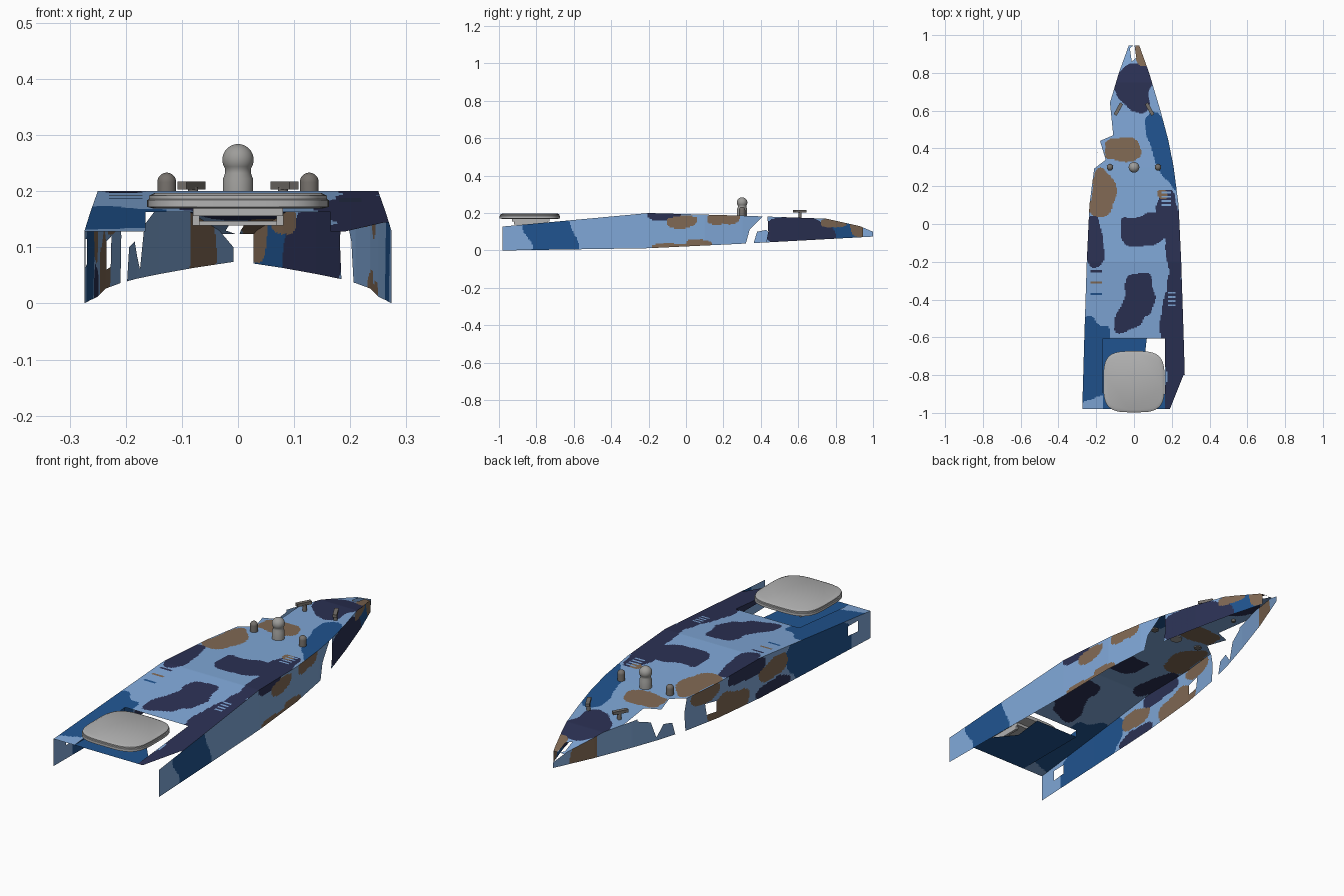
import bpy, bmesh, math
from mathutils import Vector, noise

if "Cube" in bpy.data.objects:
    bpy.data.objects.remove(bpy.data.objects["Cube"])

def mat(name, r, g, b):
    m = bpy.data.materials.new(name)
    lin = [(c / 255 / 12.92 if c < 11 else ((c / 255 + .055) / 1.055) ** 2.4) for c in (r, g, b)]
    m.diffuse_color = (*lin, 1)
    m.use_nodes = True
    m.node_tree.nodes["Principled BSDF"].inputs["Base Color"].default_value = m.diffuse_color
    return m

CAMO = [mat("light_blue", 128, 168, 216), mat("mid_blue", 32, 84, 144),
        mat("navy", 43, 49, 84), mat("brown", 129, 105, 84)]
L, B, N, W = range(4)
PLATE = mat("pale_grey", 178, 178, 178)
SENSOR = mat("mid_grey", 158, 157, 154)
FITTING = mat("warm_grey", 118, 113, 108)

# hull lines: half width, sheer height and lower edge along y
WIDTH = [(-.98, .274), (-.6, .263), (-.2, .25), (.1, .236), (.3, .21), (.45, .18),
         (.6, .14), (.8, .08), (.945, .028), (1, .008)]
SHEER = [(-.98, .128), (-.2, .200), (.3, .186), (.75, .17), (.93, .13), (1, .10)]
KEEL = [(-.98, 0), (-.2, .012), (.3, .036), (1, .074)]

def at(table, y):
    for (a, p), (b, q) in zip(table, table[1:]):
        if y <= b:
            return p + (q - p) * (y - a) / (b - a)
    return table[-1][1]

def inside(p, poly):
    hit = False
    for (ax, ay), (bx, by) in zip(poly, poly[1:] + poly[:1]):
        if (ay > p[1]) != (by > p[1]) and p[0] < (bx - ax) * (p[1] - ay) / (by - ay) + ax:
            hit = not hit
    return hit

def camo(p, blobs):
    """Last warped blob (colour, centre, radii, lean) containing the point wins."""
    c = L
    for k, cx, cy, rx, ry, lean in blobs:
        w = Vector((p[0] * 9 + cx * 5, p[1] * 9 + cy * 5, k * 3.3))
        dx = p[0] - cx + .5 * min(rx, .08) * noise.noise(w)
        dy = p[1] - cy + .5 * min(ry, .08) * noise.noise(w + Vector((7, 3, 1)))
        dx -= lean * dy
        if (abs(dx) / rx) ** 2.5 + (abs(dy) / ry) ** 2.5 < 1 + .35 * noise.noise(w * 1.6):
            c = k
    return c

def finish(bm, name, mats, smooth=False):
    me = bpy.data.meshes.new(name)
    bm.to_mesh(me)
    bm.free()
    for m in mats:
        me.materials.append(m)
    ob = bpy.data.objects.new(name, me)
    bpy.context.collection.objects.link(ob)
    if smooth:
        bpy.context.view_layer.objects.active = ob
        ob.select_set(True)
        bpy.ops.object.shade_smooth_by_angle(angle=math.radians(40))
        ob.select_set(False)
    return ob

def sheet(name, nu, nv, f, axes, holes, blobs):
    """Grid surface with clean polygon holes and camouflage by face position."""
    bm = bmesh.new()
    v = [[bm.verts.new(f(i / nu, j / nv)) for i in range(nu + 1)] for j in range(nv + 1)]
    for j in range(nv):
        for i in range(nu):
            bm.faces.new((v[j][i], v[j][i + 1], v[j + 1][i + 1], v[j + 1][i]))
    a, b = axes
    for poly in holes:
        for p, q in zip(poly, poly[1:] + poly[:1]):
            co, no = Vector(), Vector()
            co[a], co[b] = p
            no[a], no[b] = q[1] - p[1], p[0] - q[0]
            bmesh.ops.bisect_plane(bm, geom=bm.verts[:] + bm.edges[:] + bm.faces[:],
                                   dist=1e-6, plane_co=co, plane_no=no.normalized())
    dead = []
    for fc in bm.faces:
        c = fc.calc_center_median()
        p = (c[a], c[b])
        if any(inside(p, h) for h in holes):
            dead.append(fc)
        else:
            fc.material_index = camo(p, blobs)
    bmesh.ops.delete(bm, geom=dead, context='FACES')
    return finish(bm, name, CAMO)

# deck, with stern well, broken left edge, clipped stern corner and bow slit
deck_blobs = [(N, .01, .73, .09, .13, 0), (W, .045, .89, .04, .06, 0), (B, .17, .38, .07, .2, -.3),
              (W, -.06, .39, .1, .06, 0), (W, -.165, .16, .064, .135, 0), (N, .05, -.03, .125, .075, 0),
              (N, .17, .06, .055, .13, 0), (N, .215, -.17, .045, .24, 0), (W, .155, .16, .03, .025, 0),
              (N, -.215, -.11, .05, .13, 0), (N, .03, -.37, .075, .1, 0), (N, -.025, -.47, .07, .11, .2),
              (B, -.23, -.72, .15, .22, 0), (N, .225, -.68, .07, .42, 0), (L, -.24, -.97, .1, .05, 1)]
def deck_pt(u, v):
    y = -.98 + v * 1.925
    return ((2 * u - 1) * at(WIDTH, y), y, at(SHEER, y))
sheet("deck", 70, 320, deck_pt, (0, 1),
      [[(-.165, -1.1), (.165, -1.1), (.165, -.605), (-.165, -.605)],
       [(.19, -.98), (.262, -.8), (.4, -.8), (.4, -1.1), (.19, -1.1)],
       [(-.127, .64), (-.11, .47), (-.18, .44), (-.15, .34), (-.215, .29), (-.3, .29), (-.3, .64)],
       [(-.022, .93), (.002, .95), (.012, .88), (-.012, .86)]], deck_blobs)

# recessed stern well floor with its open quarter
sheet("well_floor", 12, 12, lambda u, v: (-.165 + .33 * u, -.98 + .375 * v, .128), (0, 1),
      [[(.08, -.5), (.18, -.5), (.18, -.92), (.05, -.76)]], [(B, 0, -.8, 3, 3, 0)])
for s, n in ((-1, "left"), (1, "right")):
    sheet(n + "_well_side", 1, 8, lambda u, v: (
        s * .165, -.98 + .375 * v, .128 + u * (at(SHEER, -.98 + .375 * v) - .128)),
        (1, 2), [], [(B if s < 0 else N, -.8, .1, 3, 3, 0)])

# hull sides, open below and at the stern
def side(s):
    def f(u, v):
        y = -.98 + 1.98 * v
        k = at(KEEL, y)
        return (s * at(WIDTH, y), y, k + u * (at(SHEER, y) - k))
    return f
sheet("right_hull_side", 24, 320, side(1), (1, 2),
      [[(.40, .3), (.41, .18), (.34, .11), (.31, 0), (.42, 0), (.44, .1), (.43, .3)],
       [(.945, -.1), (1.1, -.1), (1.1, .3), (.945, .3)]],
      [(B, -.73, .08, .14, .2, -.3), (W, -.08, .02, .1, .024, 0), (N, -.1, .19, .1, .03, 0),
       (W, -.02, .155, .1, .033, 0), (W, .2, .17, .08, .03, 0), (W, .06, .035, .07, .025, 0),
       (B, .83, .1, .1, .09, 0), (N, .6, .09, .2, .085, 0), (W, .79, .15, .06, .025, 0),
       (W, .93, .11, .05, .035, 0)])
sheet("left_hull_side", 24, 320, side(-1), (1, 2),
      [[(.27, .3), (.6, .3), (.57, .165), (.5, .14), (.47, .06), (.43, .11), (.38, .1), (.35, 0),
        (.3, 0), (.31, .12)],
       [(.11, .06), (.17, .065), (.18, .12), (.11, .11)],
       [(-.89, .065), (-.82, .07), (-.82, .115), (-.89, .115)]],
      [(B, -.63, .08, .22, .2, .4), (W, -.28, .12, .12, .045, 0), (W, .03, .06, .14, .05, 0),
       (N, -.1, .17, .13, .04, 0), (N, -.3, .03, .12, .03, 0), (W, .17, .16, .09, .035, 0),
       (W, .838, .1, .065, .2, 0)])

# thin deck slats following the deck slope
def slat(name, x, y, w, l, m):
    bm = bmesh.new()
    vs = [bm.verts.new((x + i * w, y + j * l, at(SHEER, y + j * l) + .002))
          for i, j in ((-.5, -.5), (.5, -.5), (.5, .5), (-.5, .5))]
    bm.faces.new(vs)
    finish(bm, name, [CAMO[m]])
for k in range(4):
    slat("forward_hatch_slat", .17, .10 + .022 * k, .05, .01, L)
    slat("aft_hatch_slat", .2, -.43 + .022 * k, .04, .01, L)
for k in range(3):
    slat("left_vent", -.2, -.25 - .06 * k, .06, .012, (N, W, B)[k])

def loft(name, rings, m, n=32, power=2, loc=(0, 0)):
    """Stack of (radius, z) rings, round or squared by the power."""
    bm = bmesh.new()
    loops = []
    for r, z in rings:
        lp = []
        for i in range(n):
            t = 2 * math.pi * (i + .5) / n
            c, s = math.cos(t), math.sin(t)
            lp.append(bm.verts.new((loc[0] + r * math.copysign(abs(c) ** (2 / power), c),
                                    loc[1] + r * math.copysign(abs(s) ** (2 / power), s), z)))
        loops.append(lp)
    for a, b in zip(loops, loops[1:]):
        for i in range(n):
            bm.faces.new((a[i], a[(i + 1) % n], b[(i + 1) % n], b[i]))
    bm.faces.new(loops[0][::-1])
    bm.faces.new(loops[-1])
    finish(bm, name, [m], True)

def box(name, loc, size, m, rot=0, tilt=0):
    bpy.ops.mesh.primitive_cube_add(size=1, location=loc, rotation=(tilt, 0, rot))
    ob = bpy.context.object
    ob.name = name
    ob.scale = size
    ob.data.materials.append(m)

# stern antenna plate on its bracket
loft("stern_plate", [(.15, .169), (.162, .172), (.162, .184), (.159, .186), (.159, .192), (.148, .197)],
     PLATE, 64, 3.6, (0, -.835))
box("plate_bracket", (0, -.83, .163), (.16, .2, .014), PLATE)
for s in (-1, 1):
    box("bracket_rail", (s * .075, -.83, .15), (.012, .18, .022), PLATE)
box("bracket_foot", (0, -.83, .143), (.16, .03, .008), PLATE)

def arc(r, z, a0, n=9):
    return [(r * math.cos(t), z + r * math.sin(t))
            for t in (a0 + (1.53 - a0) * i / n for i in range(n + 1))]

# sensor mast with ball head and flanking domes
loft("sensor_mast", [(.027, .18), (.027, .222), (.023, .232)] + arc(.028, .256, -.6, 14), SENSOR, loc=(0, .3))
for s in (-1, 1):
    loft("side_dome", [(.017, .18)] + arc(.017, .216, 0), FITTING, 24, loc=(s * .127, .3))
    # angled bow fittings on posts
    loft("bow_post", [(.009, .165), (.009, .207)], FITTING, 12, loc=(s * .08, .61))
    box("bow_fitting", (s * .083, .608, .21), (.018, .07, .014), FITTING, s * .5)
